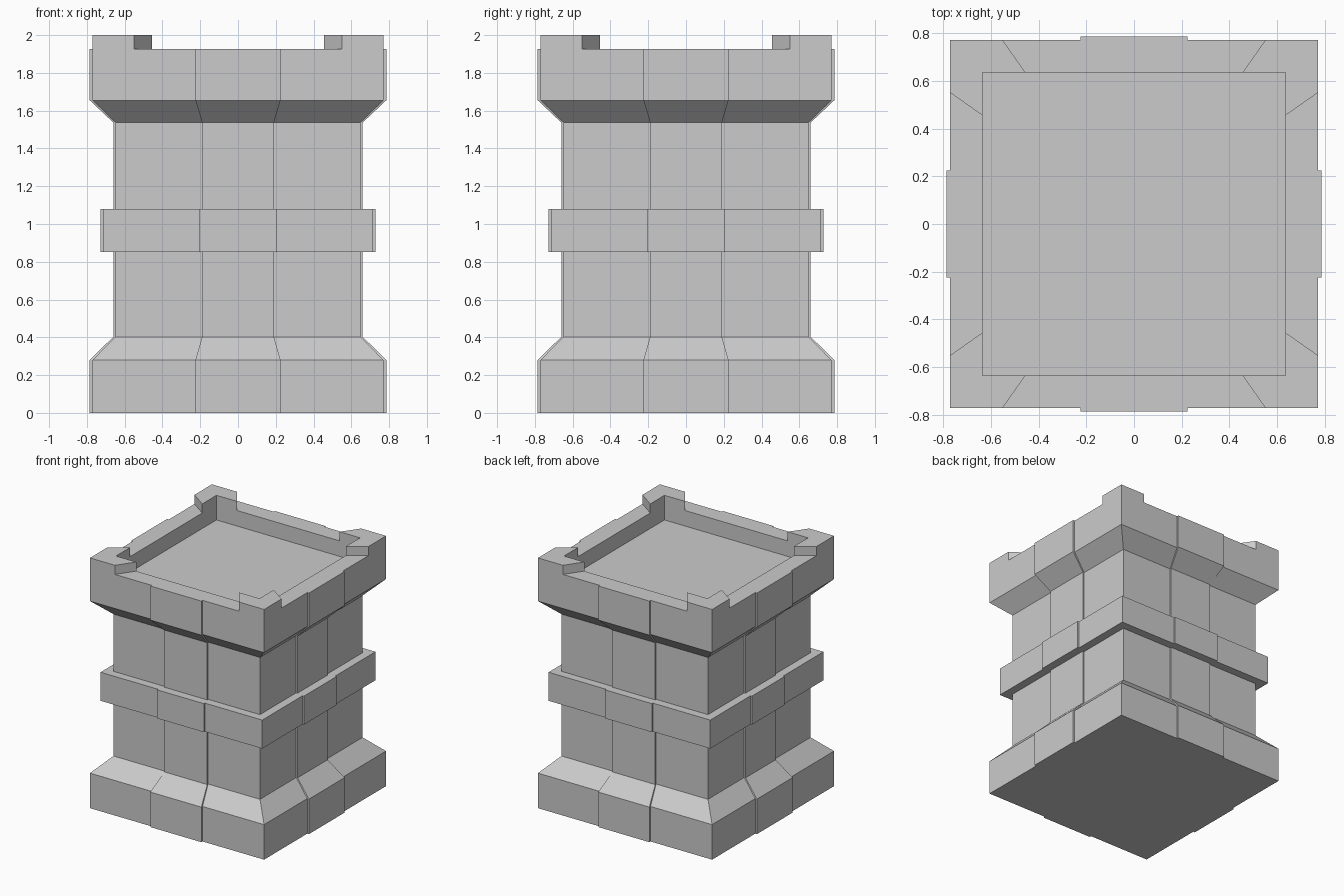
import bpy, bmesh
from mathutils import Matrix

if "Cube" in bpy.data.objects:
    bpy.data.objects.remove(bpy.data.objects["Cube"])


def finish(bm, name):
    bmesh.ops.recalc_face_normals(bm, faces=bm.faces)
    me = bpy.data.meshes.new(name)
    bm.to_mesh(me)
    bm.free()
    ob = bpy.data.objects.new(name, me)
    bpy.context.collection.objects.link(ob)
    return ob


def ring(bm, z, a, b, c):
    """Square of half-width a with a raised centre panel (reach b, half-width c)."""
    side = [(-a, -a), (-c, -a), (-c, -b), (c, -b), (c, -a)]
    pts = []
    for k in range(4):
        for x, y in side:
            for _ in range(k):
                x, y = -y, x
            pts.append(bm.verts.new((x, y, z)))
    return pts


# Tower walls: profile levels from base to rim, then down into the roof recess
WIDE, BODY, BAND = (0.77, 0.785, 0.225), (0.648, 0.66, 0.19), (0.715, 0.727, 0.207)
RECESS = (0.635, 0.635, 0.225)
levels = [(0, WIDE), (0.28, WIDE), (0.403, BODY), (0.852, BODY), (0.852, BAND),
          (1.08, BAND), (1.08, BODY), (1.537, BODY), (1.655, WIDE), (1.927, WIDE),
          (1.927, RECESS), (1.803, RECESS)]
bm = bmesh.new()
rings = [ring(bm, z, *s) for z, s in levels]
for lo, hi in zip(rings, rings[1:]):
    for i in range(20):
        j = (i + 1) % 20
        bm.faces.new((lo[i], lo[j], hi[j], hi[i]))
bm.faces.new(rings[0][::-1])
# Roof floor from the four recess corners and panel points
bm.faces.new(rings[-1])
bmesh.ops.remove_doubles(bm, verts=bm.verts, dist=1e-5)
bmesh.ops.dissolve_degenerate(bm, edges=bm.edges, dist=1e-5)
finish(bm, "tower_walls")

# Corner merlons: L-shaped blocks with slanted ends
corner = [(0.455, 0.635), (0.635, 0.635), (0.635, 0.455),
          (0.77, 0.55), (0.77, 0.77), (0.55, 0.77)]
for k in range(4):
    bm = bmesh.new()
    face = bm.faces.new([bm.verts.new((x, y, 1.927)) for x, y in corner])
    top = bmesh.ops.extrude_face_region(bm, geom=[face])["geom"]
    for v in top:
        if isinstance(v, bmesh.types.BMVert):
            v.co.z = 2.0
    bmesh.ops.rotate(bm, verts=bm.verts, matrix=Matrix.Rotation(k * 1.5707963, 3, 'Z'))
    finish(bm, f"corner_merlon_{k + 1}")
